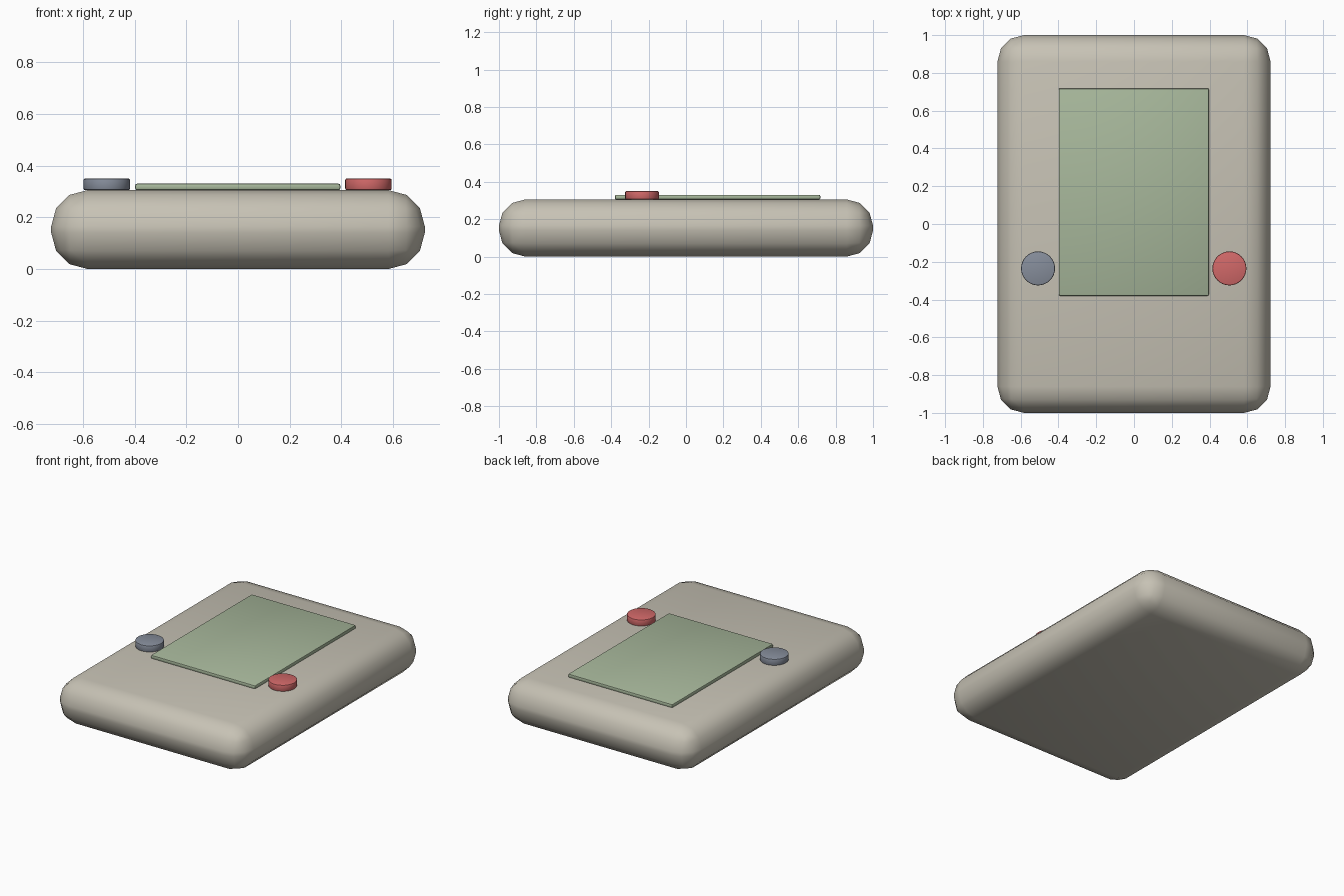
import bpy
import math

if "Cube" in bpy.data.objects:
    bpy.data.objects.remove(bpy.data.objects["Cube"])


def material(name, rgb):
    m = bpy.data.materials.new(name)
    m.diffuse_color = (*rgb, 1.0)
    m.use_nodes = True
    m.node_tree.nodes["Principled BSDF"].inputs["Base Color"].default_value = m.diffuse_color
    return m


def finish(obj, name, mat, bevel, segments):
    """Name, colour, round the edges and smooth-shade a part."""
    obj.name = name
    obj.data.materials.append(mat)
    bpy.ops.object.transform_apply(location=False, rotation=False, scale=True)
    mod = obj.modifiers.new("rounding", 'BEVEL')
    mod.width = bevel
    mod.segments = segments
    mod.limit_method = 'ANGLE'
    mod.angle_limit = math.radians(40)
    bpy.ops.object.modifier_apply(modifier=mod.name)
    bpy.ops.object.shade_smooth_by_angle(angle=math.radians(35))
    return obj


def rounded_box(name, lo, hi, mat, bevel, segments):
    centre = [(a + b) / 2 for a, b in zip(lo, hi)]
    bpy.ops.mesh.primitive_cube_add(size=1, location=centre)
    obj = bpy.context.object
    obj.scale = [b - a for a, b in zip(lo, hi)]
    return finish(obj, name, mat, bevel, segments)


def button(name, x, mat):
    bpy.ops.mesh.primitive_cylinder_add(
        vertices=32, radius=0.09, depth=0.045, location=(x, -0.235, 0.3275))
    return finish(bpy.context.object, name, mat, 0.006, 2)


casing = material("warm grey", (0.57, 0.54, 0.46))
glass = material("pale green", (0.39, 0.48, 0.33))
red = material("soft red", (0.64, 0.14, 0.14))
slate = material("slate grey", (0.24, 0.27, 0.33))

# Casing with wide rounded edges
rounded_box("body", (-0.723, -1, 0), (0.723, 1, 0.305), casing, 0.14, 3)

# Raised screen
rounded_box("screen", (-0.398, -0.38, 0.305), (0.396, 0.718, 0.33), glass, 0.007, 2)

# Buttons on either side of the screen
button("left_button", -0.508, slate)
button("right_button", 0.505, red)
